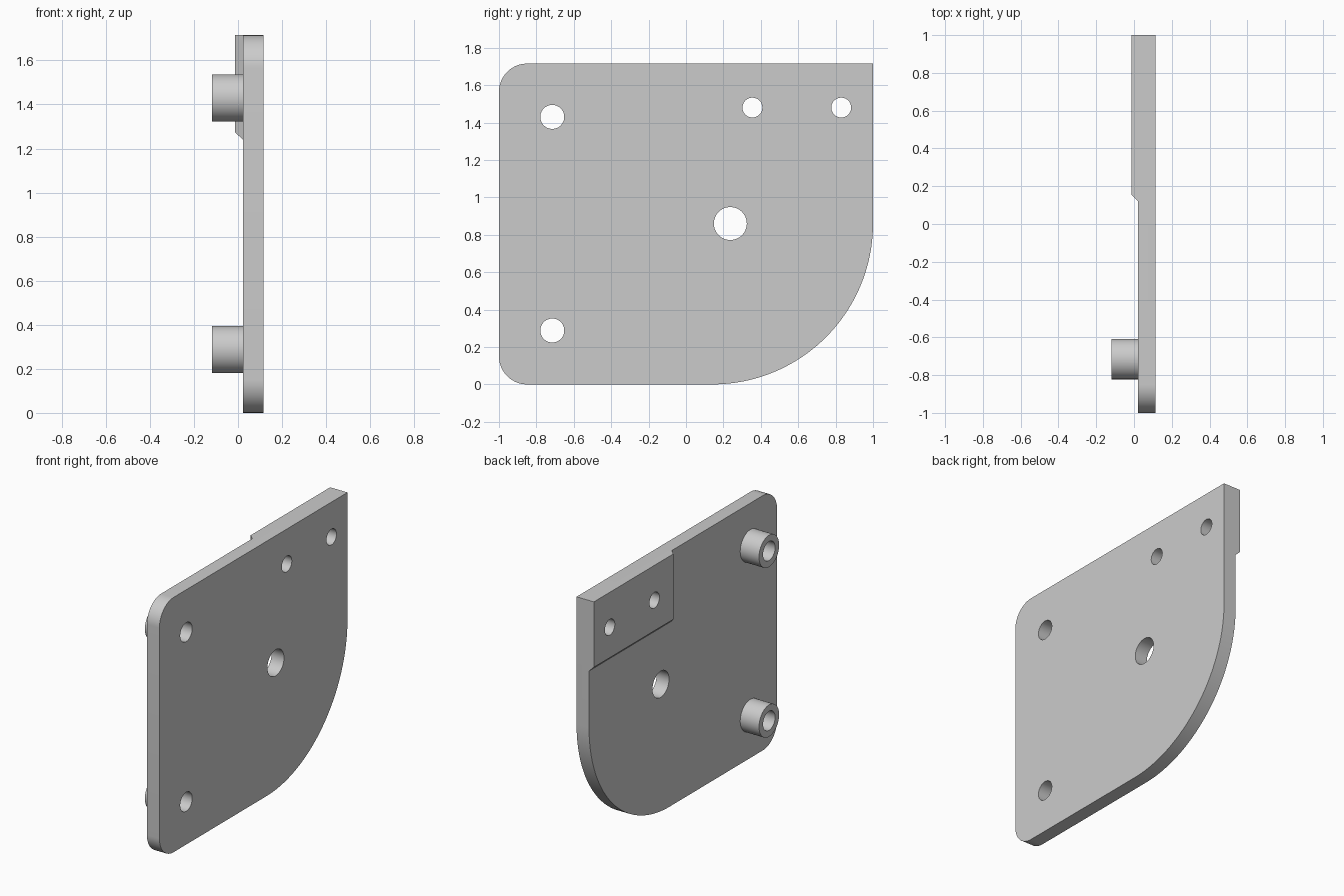
import bpy, bmesh, math
from mathutils import Matrix, Vector

if "Cube" in bpy.data.objects:
    bpy.data.objects.remove(bpy.data.objects["Cube"], do_unlink=True)

BACK, FACE = 0.115, 0.022      # plate thickness along x
PAD_FACE, BOSS_END = -0.014, -0.118
TOP = 1.715

grey = bpy.data.materials.new("grey metal")
grey.use_nodes = True
colour = (0.6, 0.6, 0.6, 1)
grey.diffuse_color = colour
grey.node_tree.nodes["Principled BSDF"].inputs["Base Color"].default_value = colour


def finish(name, bm):
    bmesh.ops.recalc_face_normals(bm, faces=bm.faces)
    mesh = bpy.data.meshes.new(name)
    bm.to_mesh(mesh)
    bm.free()
    mesh.materials.append(grey)
    obj = bpy.data.objects.new(name, mesh)
    bpy.context.collection.objects.link(obj)
    return obj


def arc(cy, cz, r, start, steps):
    """Quarter turn in the y-z plane, counter-clockwise."""
    angles = [math.radians(start + 90 * i / steps) for i in range(steps + 1)]
    return [(cy + r * math.cos(a), cz + r * math.sin(a)) for a in angles]


def loft(name, near, far, x_near, x_far):
    """Solid between two matching y-z outlines."""
    bm = bmesh.new()
    a = [bm.verts.new((x_near, y, z)) for y, z in near]
    b = [bm.verts.new((x_far, y, z)) for y, z in far]
    bm.faces.new(a)
    bm.faces.new(b)
    for i in range(len(a)):
        j = (i + 1) % len(a)
        bm.faces.new((a[i], a[j], b[j], b[i]))
    return finish(name, bm)


def cylinder(name, y, z, r, x0, x1):
    bm = bmesh.new()
    place = Matrix.Translation(Vector(((x0 + x1) / 2, y, z))) @ Matrix.Rotation(math.pi / 2, 4, 'Y')
    bmesh.ops.create_cone(bm, cap_ends=True, segments=64, radius1=r, radius2=r,
                          depth=x1 - x0, matrix=place)
    return finish(name, bm)


def combine(target, tool, operation):
    mod = target.modifiers.new(operation.lower(), 'BOOLEAN')
    mod.operation, mod.object, mod.solver = operation, tool, 'EXACT'
    bpy.context.view_layer.objects.active = target
    bpy.ops.object.modifier_apply(modifier=mod.name)
    bpy.data.objects.remove(tool, do_unlink=True)


# Plate: two small rounded corners, one large one, one square
outline = (arc(0.14, 0.86, 0.86, 270, 40) + [(1, TOP)]
           + arc(-0.85, TOP - 0.15, 0.15, 90, 16) + arc(-0.85, 0.15, 0.15, 180, 16))
plate = loft("mounting_plate", outline, outline, FACE, BACK)

# Raised pad in the square corner, with two sloped edges
def corner(y, z):
    return [(y, z), (1, z), (1, TOP), (y, TOP)]

combine(plate, loft("raised_pad", corner(0.155, 1.275), corner(0.12, 1.24),
                    PAD_FACE, FACE), 'UNION')

# Bosses
bolts = [(-0.715, 1.43), (-0.715, 0.288)]
for y, z in bolts:
    combine(plate, cylinder("boss", y, z, 0.107, BOSS_END, FACE + 0.03), 'UNION')

# Through holes
holes = [(y, z, 0.064) for y, z in bolts]
holes += [(y, 1.48, 0.053) for y in (0.355, 0.83)] + [(0.237, 0.86, 0.088)]
for y, z, r in holes:
    combine(plate, cylinder("hole_cutter", y, z, r, -0.3, 0.3), 'DIFFERENCE')

# Smooth the round walls, keep edges sharp
bpy.ops.object.select_all(action='DESELECT')
plate.select_set(True)
bpy.context.view_layer.objects.active = plate
bpy.ops.object.shade_smooth_by_angle(angle=math.radians(30))
